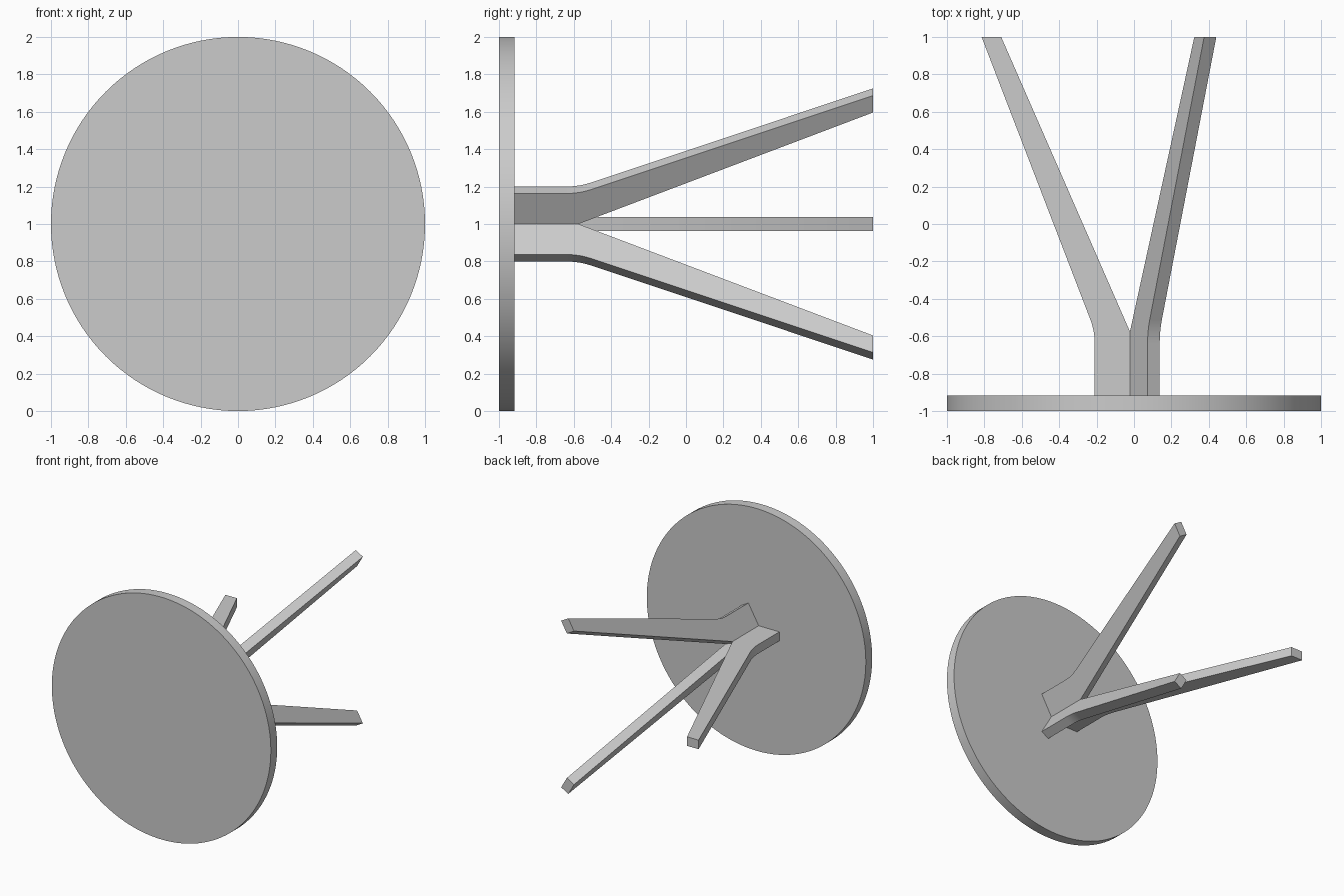
import bpy
import bmesh
from math import radians, sin, cos, tan, atan
from mathutils import Matrix, Vector

cube = bpy.data.objects.get("Cube")
if cube:
    bpy.data.objects.remove(cube)

CENTRE_Z = 1.0
DISC_BACK = -0.917
THICKNESS = 0.075
SLOPE = 0.385           # outward run of a leg per unit of length
STEM = 0.21             # depth of the straight part of a leg
BEND_RADIUS = 0.36
FOOT_Y = 0.99


def outer(y):
    return 0.815 - SLOPE * (1 - y)


def inner(y):
    return 0.71 - 0.437 * (1 - y)


def finish(bm, name):
    bmesh.ops.recalc_face_normals(bm, faces=bm.faces)
    mesh = bpy.data.meshes.new(name)
    bm.to_mesh(mesh)
    bm.free()
    obj = bpy.data.objects.new(name, mesh)
    bpy.context.collection.objects.link(obj)
    bpy.ops.object.select_all(action='DESELECT')
    obj.select_set(True)
    bpy.context.view_layer.objects.active = obj
    bpy.ops.object.shade_smooth_by_angle(angle=radians(30))
    return obj


def slat(name, profile, angle):
    """Extrude a (radius, y) profile to the slat thickness and turn it about y."""
    bm = bmesh.new()
    face = bm.faces.new([bm.verts.new((r, y, -THICKNESS / 2)) for r, y in profile])
    ext = bmesh.ops.extrude_face_region(bm, geom=[face])
    moved = [v for v in ext["geom"] if isinstance(v, bmesh.types.BMVert)]
    bmesh.ops.translate(bm, verts=moved, vec=(0, 0, THICKNESS))
    turn = Matrix.Translation((0, 0, CENTRE_Z)) @ Matrix.Rotation(angle, 4, 'Y')
    bm.transform(turn)
    return finish(bm, name)


# Round tabletop, standing on its rim
bm = bmesh.new()
bmesh.ops.create_cone(bm, cap_ends=True, segments=128, radius1=1, radius2=1,
                      depth=DISC_BACK + 1)
bm.transform(Matrix.Translation((0, (DISC_BACK - 1) / 2, CENTRE_Z))
             @ Matrix.Rotation(radians(90), 4, 'X'))
finish(bm, "tabletop")

# Leg profile: straight stem, rounded bend, splayed taper
bend_angle = atan(SLOPE)
corner_y = 1 - (0.815 - STEM) / SLOPE
arc_start = corner_y - BEND_RADIUS * tan(bend_angle / 2)
STEPS = 10
bend = []
for i in range(STEPS + 1):
    a = bend_angle * i / STEPS
    bend.append((STEM + BEND_RADIUS * (1 - cos(a)), arc_start + BEND_RADIUS * sin(a)))

crotch_y = 1 - 0.71 / 0.437
leg_profile = [(0, DISC_BACK), (STEM, DISC_BACK), *bend,
               (outer(FOOT_Y), FOOT_Y), (inner(FOOT_Y), FOOT_Y), (0, crotch_y)]
foot_profile = [(inner(FOOT_Y), FOOT_Y), (outer(FOOT_Y), FOOT_Y),
                (outer(1), 1), (inner(1), 1)]

# Three legs with thin foot pads, evenly spread around the centre
for side, degrees in (("right", 180), ("upper_left", -60), ("lower_left", 60)):
    slat("leg_" + side, leg_profile, radians(degrees))
    slat("foot_pad_" + side, foot_profile, radians(degrees))
